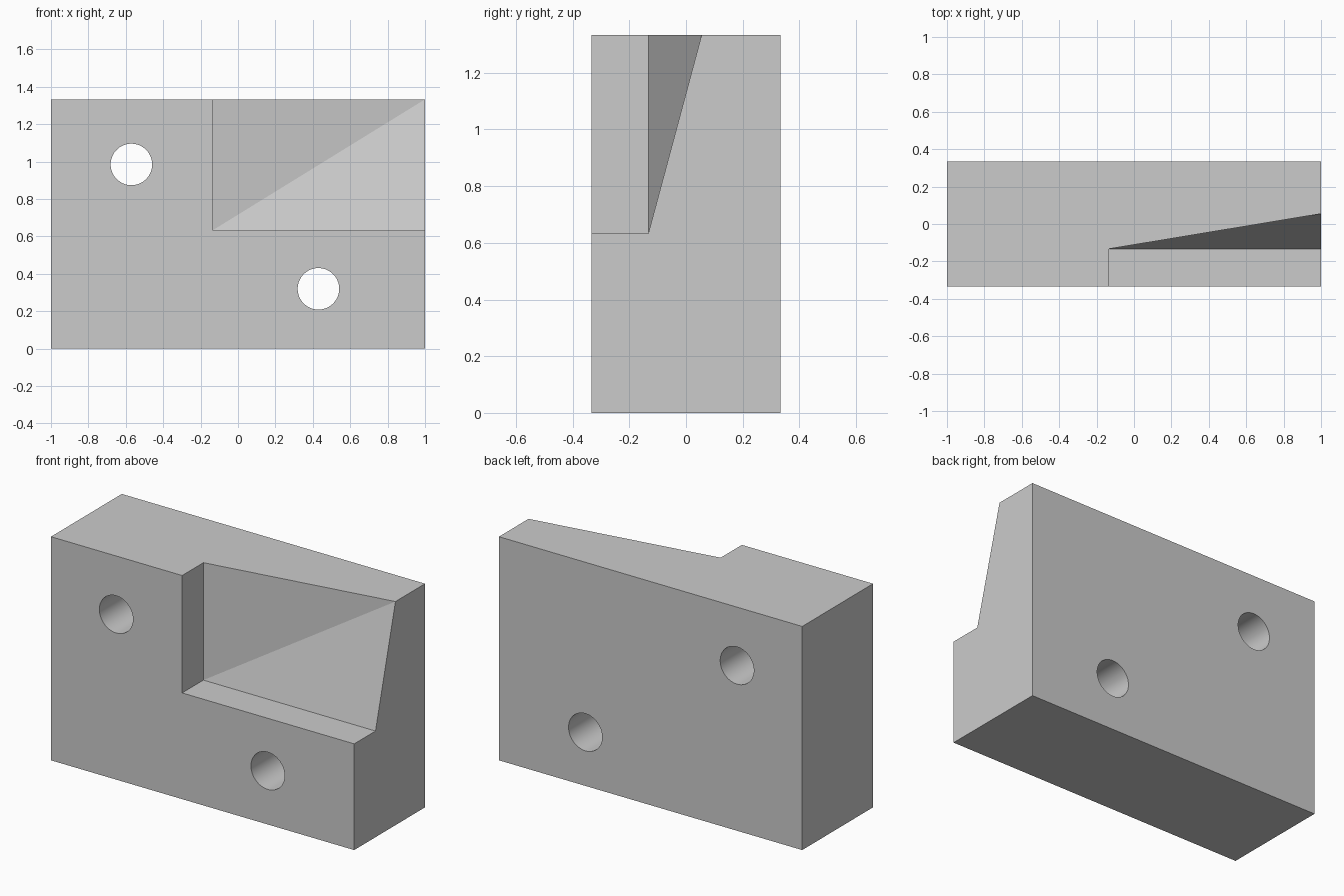
import bpy
import bmesh
import math
from mathutils import Matrix, Vector

old = bpy.data.objects.get("Cube")
if old:
    bpy.data.objects.remove(old, do_unlink=True)

WIDTH, DEPTH, HEIGHT = 2.0, 0.667, 1.333
CORNER = Vector((-0.135, -0.133, 0.633))   # inner corner of the pocket
DROP = 0.188                               # extra depth at the outer corner
HOLE_RADIUS = 0.111
HOLES = [(-0.57, 0.985), (0.43, 0.32)]

grey = bpy.data.materials.new("plain_grey")
grey.use_nodes = True
colour = (0.6, 0.6, 0.6, 1.0)
grey.diffuse_color = colour
grey.node_tree.nodes["Principled BSDF"].inputs["Base Color"].default_value = colour


def make_object(name, bm):
    bmesh.ops.recalc_face_normals(bm, faces=bm.faces)
    mesh = bpy.data.meshes.new(name)
    bm.to_mesh(mesh)
    bm.free()
    mesh.materials.append(grey)
    obj = bpy.data.objects.new(name, mesh)
    bpy.context.collection.objects.link(obj)
    return obj


# Main rectangular block
bm = bmesh.new()
bmesh.ops.create_cube(bm, size=1, matrix=Matrix.Translation((0, 0, HEIGHT / 2))
                      @ Matrix.Diagonal((WIDTH, DEPTH, HEIGHT, 1)))
block = make_object("mounting_block", bm)

# Pocket cutter: its back is two sloping planes that meet on the diagonal
bm = bmesh.new()
reach = 1.2
span_x, span_z = WIDTH / 2 - CORNER.x, HEIGHT - CORNER.z
for u in (0, reach):
    for v in (0, reach):
        x, z = CORNER.x + u * span_x, CORNER.z + v * span_z
        bm.verts.new((x, -DEPTH, z))
        bm.verts.new((x, CORNER.y + DROP * min(u, v), z))
bmesh.ops.convex_hull(bm, input=bm.verts)
cutters = [make_object("pocket_cutter", bm)]

# Through-hole cutters
for x, z in HOLES:
    bm = bmesh.new()
    bmesh.ops.create_cone(bm, cap_ends=True, segments=64, radius1=HOLE_RADIUS,
                          radius2=HOLE_RADIUS, depth=DEPTH * 2,
                          matrix=Matrix.Translation((x, 0, z))
                          @ Matrix.Rotation(math.pi / 2, 4, "X"))
    cutters.append(make_object("hole_cutter", bm))

# Cut the block and remove the cutters
bpy.ops.object.select_all(action="DESELECT")
bpy.context.view_layer.objects.active = block
block.select_set(True)
for cutter in cutters:
    cutter.hide_render = True
    cut = block.modifiers.new(cutter.name, "BOOLEAN")
    cut.operation = "DIFFERENCE"
    cut.solver = "EXACT"
    cut.object = cutter
    bpy.ops.object.modifier_apply(modifier=cut.name)
    bpy.data.objects.remove(cutter, do_unlink=True)

# Round hole walls, crisp edges elsewhere
bpy.ops.object.shade_smooth_by_angle(angle=math.radians(10))
